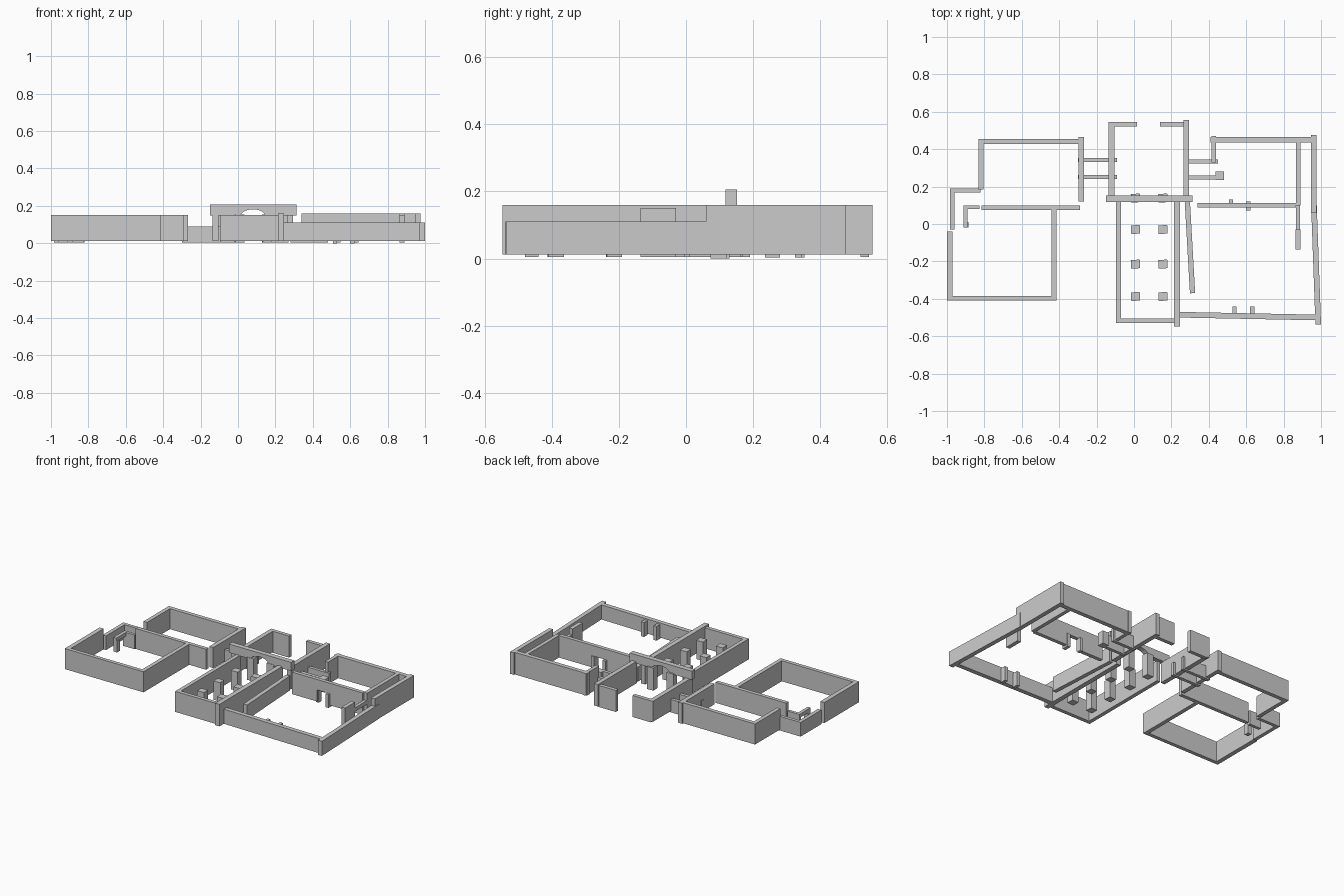
import bpy, bmesh, math
from mathutils import Vector

BASE = 0.012


def prism(name, outline, z0, z1):
    """Upright prism from a plan outline."""
    bm = bmesh.new()
    face = bm.faces.new([bm.verts.new((x, y, z0)) for x, y in outline])
    top = bmesh.ops.extrude_face_region(bm, geom=[face])
    verts = [v for v in top["geom"] if isinstance(v, bmesh.types.BMVert)]
    bmesh.ops.translate(bm, vec=(0, 0, z1 - z0), verts=verts)
    bmesh.ops.recalc_face_normals(bm, faces=bm.faces)
    mesh = bpy.data.meshes.new(name)
    bm.to_mesh(mesh)
    bm.free()
    ob = bpy.data.objects.new(name, mesh)
    bpy.context.collection.objects.link(ob)
    return ob


def box(name, x0, x1, y0, y1, z1, z0=BASE):
    return prism(name, [(x0, y0), (x1, y0), (x1, y1), (x0, y1)], z0, z1)


def wall(name, a, b, z1, t=0.028, z0=BASE):
    """Straight wall along a centre line."""
    a, b = Vector(a), Vector(b)
    d = (b - a).normalized() * t / 2
    n = Vector((-d.y, d.x))
    return prism(name, [a - n, b - n, b + n, a + n], z0, z1)


# Left front room
box("left_front_room_west_wall", -1.0, -0.97, -0.41, -0.04, 0.15)
box("left_front_room_south_wall", -1.0, -0.415, -0.41, -0.385, 0.15)
box("left_front_room_east_wall", -0.442, -0.415, -0.41, 0.085, 0.15)
box("left_front_room_north_wall", -0.815, -0.29, 0.075, 0.10, 0.15)

# Small entrance passage with a doorway
box("passage_outer_wall", -0.985, -0.96, -0.03, 0.19, 0.10, 0.005)
box("passage_north_wall", -0.985, -0.82, 0.168, 0.19, 0.10, 0.005)
box("passage_inner_wall", -0.912, -0.825, 0.08, 0.10, 0.10, 0.005)
box("passage_door_lintel", -0.912, -0.89, -0.02, 0.10, 0.10, 0.075)
box("passage_door_pier", -0.912, -0.885, -0.02, 0.01, 0.08, 0.005)

# Left rear room
box("left_rear_room_west_wall", -0.832, -0.805, 0.185, 0.455, 0.15)
box("left_rear_room_north_wall", -0.82, -0.27, 0.428, 0.455, 0.15)
box("left_rear_room_east_wall", -0.297, -0.268, 0.12, 0.465, 0.15)

# Connecting corridors on both sides
for i, y in enumerate((0.252, 0.342)):
    wall(f"left_corridor_wall_{i}", (-0.30, y), (-0.09, y), 0.09, 0.022, 0.003)
wall("right_corridor_wall_0", (0.28, 0.248), (0.45, 0.248), 0.09, 0.022, 0.003)
wall("right_corridor_wall_1", (0.28, 0.335), (0.45, 0.335), 0.09, 0.022, 0.003)
box("right_corridor_pier", 0.435, 0.48, 0.235, 0.28, 0.09, 0.003)

# Central rear chamber
box("chamber_west_wall", -0.135, -0.105, 0.125, 0.545, 0.15)
box("chamber_east_wall", 0.265, 0.295, 0.14, 0.555, 0.16)
box("chamber_north_wall_west", -0.12, 0.015, 0.52, 0.545, 0.15, 0.005)
box("chamber_north_wall_east", 0.14, 0.27, 0.52, 0.545, 0.15, 0.005)

# Central front hall
box("hall_west_wall", -0.096, -0.07, -0.53, 0.13, 0.15)
box("hall_south_wall", -0.096, 0.22, -0.53, -0.505, 0.15)
box("hall_east_wall", 0.213, 0.245, -0.547, 0.13, 0.16)

# Two rows of square columns; the last pair carries the arch
for col, x in enumerate((0.008, 0.155)):
    for row, y in enumerate((-0.388, -0.215, -0.03, 0.138)):
        top = 0.155 if row == 3 else 0.13
        wall(f"hall_column_{col}_{row}", (x - 0.024, y - 0.001),
             (x + 0.024, y + 0.002), top, 0.046, 0.004)

# Arched beam: profile drawn in x and height, then stood upright
arc = [(0.08 + 0.065 * math.cos(math.pi * i / 10),
        0.148 + 0.033 * math.sin(math.pi * i / 10)) for i in range(11)]
profile = [(0.312, 0.148), (0.312, 0.206), (-0.15, 0.206), (-0.15, 0.148)] + arc[::-1]
beam = prism("arched_beam", profile, 0.0, 0.034)
for v in beam.data.vertices:
    x, z, depth = v.co
    v.co = (x, 0.152 - depth, z)
beam.data.update()

# Slanted wall beside the hall
wall("slanted_wall", (0.285, 0.125), (0.313, -0.37), 0.11)

# Right courtyard
wall("court_south_wall", (0.24, -0.485), (0.99, -0.50), 0.11, 0.03)
wall("court_east_wall", (0.985, -0.537), (0.962, 0.10), 0.11, 0.03)
for i, x in enumerate((0.538, 0.632)):
    box(f"court_buttress_{i}", x - 0.011, x + 0.011, -0.48, -0.44, 0.10, 0.004)

# Right rear room
box("right_room_east_wall", 0.946, 0.975, 0.06, 0.475, 0.16)
box("right_room_north_wall", 0.41, 0.96, 0.437, 0.466, 0.16)
box("right_room_west_wall", 0.415, 0.438, 0.33, 0.47, 0.16)
box("right_room_inner_wall", 0.865, 0.89, 0.10, 0.44, 0.16)
box("inner_wall_door_lintel", 0.867, 0.888, -0.04, 0.10, 0.11, 0.085)
box("inner_wall_end", 0.863, 0.89, -0.135, -0.03, 0.15, 0.004)

# Dividing wall with a doorway
Y0, Y1 = 0.088, 0.113
box("dividing_wall_west", 0.34, 0.525, Y0, Y1, 0.16)
box("dividing_wall_east", 0.605, 0.865, Y0, Y1, 0.16)
box("dividing_wall_lintel", 0.525, 0.605, Y0, Y1, 0.16, 0.09)
box("doorway_pier_west", 0.508, 0.53, 0.10, 0.13, 0.09, 0.0)
box("doorway_pier_east", 0.60, 0.622, 0.073, 0.12, 0.09, 0.0)
